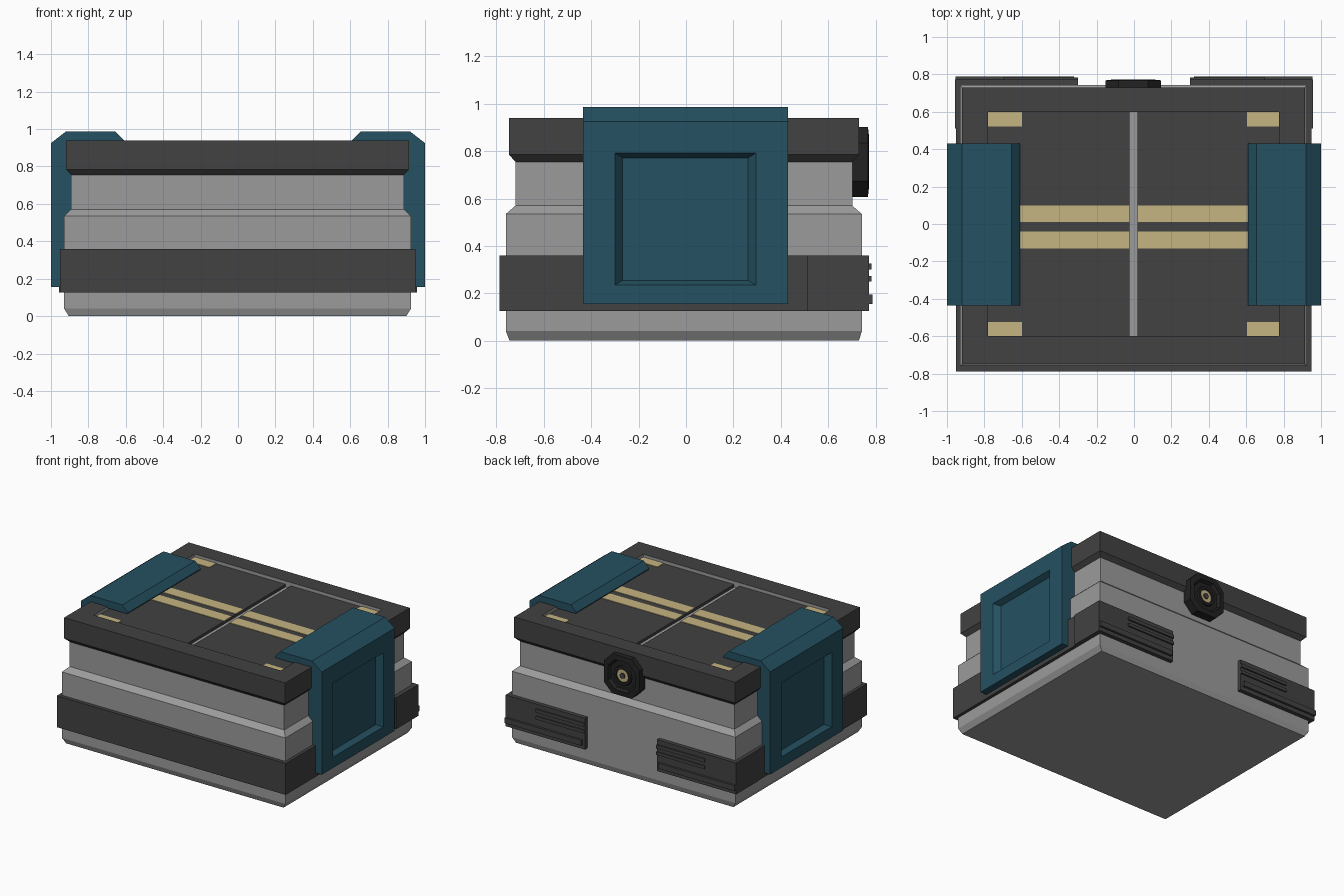
import bpy, bmesh, math
from mathutils import Vector

if "Cube" in bpy.data.objects:
    bpy.data.objects.remove(bpy.data.objects["Cube"])


def mat(name, rgb):
    m = bpy.data.materials.new(name)
    m.diffuse_color = (*rgb, 1)
    m.use_nodes = True
    m.node_tree.nodes["Principled BSDF"].inputs["Base Color"].default_value = m.diffuse_color
    return m


GREY = mat("light grey", (0.33, 0.33, 0.33))
DARK = mat("dark grey", (0.054, 0.054, 0.054))
BLUE = mat("teal blue", (0.018, 0.082, 0.122))
GOLD = mat("pale gold", (0.56, 0.46, 0.22))
BLACK = mat("black", (0.016, 0.016, 0.016))


def finish(bm, name, *mats):
    bmesh.ops.recalc_face_normals(bm, faces=bm.faces[:])
    me = bpy.data.meshes.new(name)
    bm.to_mesh(me)
    bm.free()
    for m in mats:
        me.materials.append(m)
    ob = bpy.data.objects.new(name, me)
    bpy.context.collection.objects.link(ob)
    return ob


def skin(name, rings, mats, rule=None):
    """Join rings of points with quads and cap both ends."""
    bm = bmesh.new()
    vs = [[bm.verts.new(p) for p in r] for r in rings]
    n = len(vs[0])
    for k in range(len(vs) - 1):
        for i in range(n):
            j = (i + 1) % n
            f = bm.faces.new((vs[k][i], vs[k][j], vs[k + 1][j], vs[k + 1][i]))
            f.material_index = rule(k) if rule else 0
    bm.faces.new(vs[0][::-1])
    f = bm.faces.new(vs[-1])
    f.material_index = rule(len(vs) - 1) if rule else 0
    return finish(bm, name, *mats)


def rect(x0, x1, y0, y1, z):
    return [(x0, y0, z), (x1, y0, z), (x1, y1, z), (x0, y1, z)]


def box(name, x0, x1, y0, y1, z0, z1, m):
    return skin(name, [rect(x0, x1, y0, y1, z0), rect(x0, x1, y0, y1, z1)], [m])


# Crate body with chamfered foot and stepped waist
skin("crate_body", [
    rect(-.905, .90, -.745, .73, 0), rect(-.93, .925, -.76, .742, .04),
    rect(-.93, .925, -.76, .742, .535), rect(-.893, .888, -.72, .702, .57),
    rect(-.893, .888, -.72, .702, .78)], [GREY])

# Lid: chamfered underside, frame, and recess with grey walls
skin("lid_frame", [
    rect(-.893, .888, -.72, .702, .755), rect(-.92, .915, -.747, .73, .785),
    rect(-.92, .915, -.747, .73, .94), rect(-.78, .775, -.60, .60, .94),
    rect(-.78, .775, -.60, .60, .895)], [DARK, GREY], lambda k: 1 if k >= 3 else 0)

# Two lid panels with gold stripes and corner plates
for side, x0, x1 in (("left", -.78, -.025), ("right", .02, .775)):
    box(f"lid_panel_{side}", x0, x1, -.60, .60, .89, .915, DARK)
    for n, (y0, y1) in enumerate(((.01, .10), (-.13, -.04))):
        box(f"gold_stripe_{side}_{n}", x0, x1, y0, y1, .912, .919, GOLD)
    cx0, cx1 = (x0, -.60) if side == "left" else (.605, x1)
    for n, (y0, y1) in enumerate(((.52, .60), (-.60, -.525))):
        box(f"gold_corner_{side}_{n}", cx0, cx1, y0, y1, .912, .919, GOLD)

# Lower band around front and sides, with corner pieces and ribs at the back
box("lower_band", -.953, .948, -.788, .735, .125, .36, DARK)
for s, side in ((-1, "left"), (1, "right")):
    def mbox(name, a, b, y0, y1, z0, z1, m):
        x0, x1 = sorted((s * a, s * b))
        box(f"{name}_{side}", x0, x1, y0, y1, z0, z1, m)
    mbox("back_corner", .30, .957, .51, .772, .125, .36, DARK)
    mbox("vent_rib_top", .30, .70, .77, .783, .30, .325, DARK)
    mbox("vent_rib_middle", .30, .70, .77, .783, .25, .273, DARK)
    mbox("vent_rib_bottom", .32, .955, .77, .788, .155, .195, DARK)

# Side clamps: bent profile with a sunk square on the outer face
PROFILE = [(.88, .155), (1, .155), (1, .925), (.92, .987), (.655, .987),
           (.61, .94), (.615, .93), (.88, .93)]
for s, side in ((-1, "left"), (1, "right")):
    bm = bmesh.new()
    ends = [[bm.verts.new((s * x, y, z)) for x, z in PROFILE] for y in (-.435, .43)]
    bm.faces.new(ends[0])
    bm.faces.new(ends[1])
    n = len(PROFILE)
    faces = [bm.faces.new((ends[0][i], ends[0][(i + 1) % n],
                           ends[1][(i + 1) % n], ends[1][i])) for i in range(n)]
    bmesh.ops.recalc_face_normals(bm, faces=bm.faces[:])
    outer = faces[1]
    for y0, y1, z0, z1, x in ((-.30, .295, .235, .792, 1), (-.267, .262, .255, .772, .96)):
        bmesh.ops.inset_individual(bm, faces=[outer], thickness=.02)
        c = outer.calc_center_median()
        for v in outer.verts:
            v.co = Vector((s * x, y0 if v.co.y < c.y else y1, z0 if v.co.z < c.z else z1))
    finish(bm, f"side_clamp_{side}", BLUE)


# Octagonal lock on the back
def octagon(r, c, y):
    pts = [(-r, -c), (-c, -r), (c, -r), (r, -c), (r, c), (c, r), (-c, r), (-r, c)]
    return [(x - .004, y, z + .755) for x, z in pts]


skin("lock_housing", [
    octagon(.148, .08, .70), octagon(.148, .08, .768), octagon(.112, .055, .772),
    octagon(.10, .048, .75)], [BLACK])


def ring(r, y):
    return [(r * math.cos(a) - .004, y, r * math.sin(a) + .755)
            for a in (i * math.tau / 16 for i in range(16))]


skin("lock_ring", [ring(.075, .745), ring(.07, .765), ring(.05, .765), ring(.048, .751)], [BLACK])
skin("lock_disc", [ring(.048, .748), ring(.048, .756)], [GOLD])
skin("lock_pin", [ring(.022, .75), ring(.02, .764)], [DARK])
